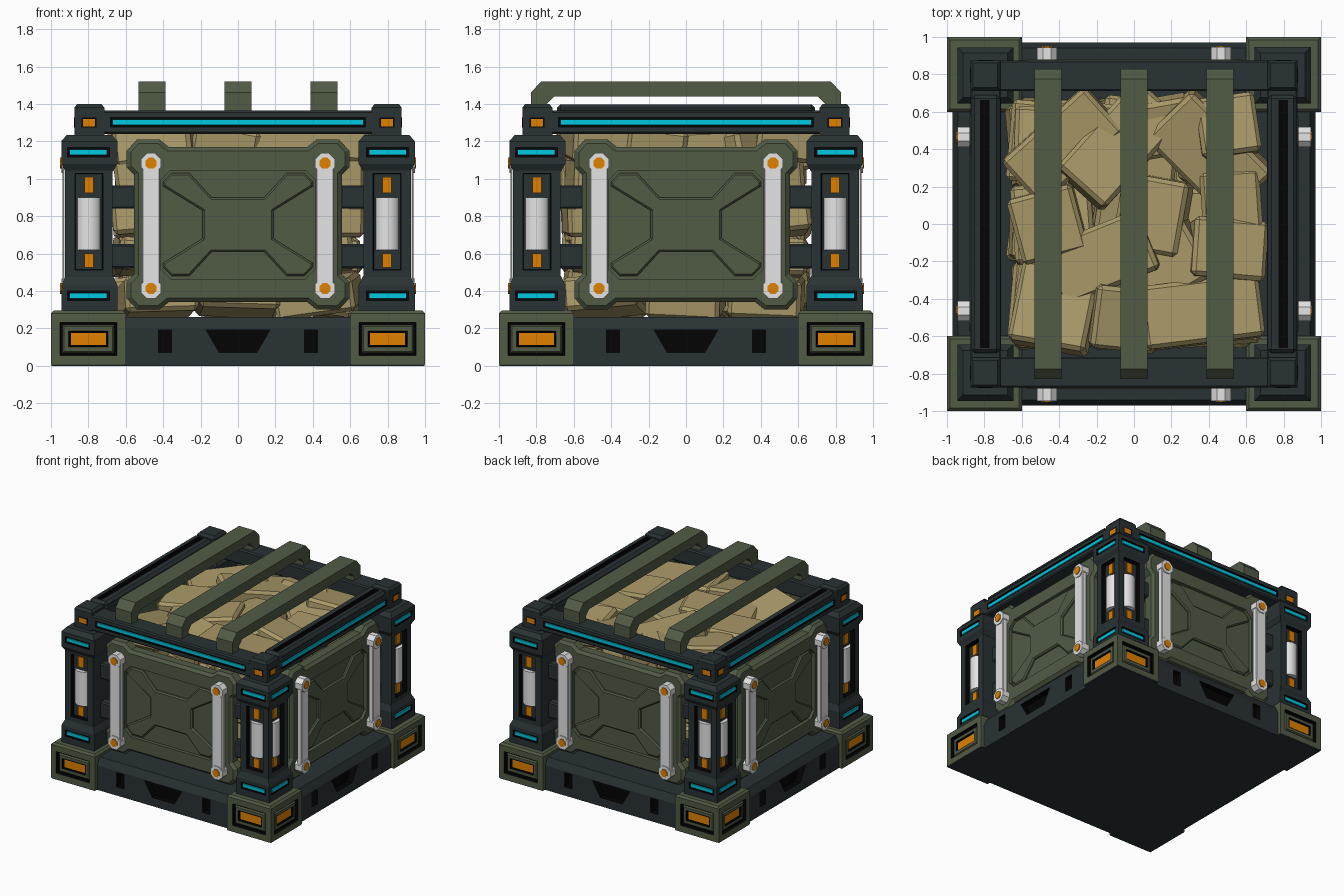
import bpy, bmesh, math, random
from mathutils import Matrix, Euler

if "Cube" in bpy.data.objects:
    bpy.data.objects.remove(bpy.data.objects["Cube"])
random.seed(4)


def material(name, rgb):
    m = bpy.data.materials.new(name)
    m.use_nodes = True
    m.diffuse_color = (*rgb, 1)
    m.node_tree.nodes["Principled BSDF"].inputs["Base Color"].default_value = (*rgb, 1)
    return m


DARK = material("dark_slate", (0.022, 0.032, 0.034))
GREEN = material("olive_green", (0.082, 0.105, 0.06))
TAN = material("sandy_tan", (0.4, 0.32, 0.14))
CYAN = material("cyan_light", (0.0, 0.58, 0.75))
ORANGE = material("amber_orange", (0.75, 0.22, 0.0))
WHITE = material("pale_grey", (0.78, 0.78, 0.78))
BLACK = material("recess_black", (0.001, 0.001, 0.001))


def finish(name, bm, *mats):
    bmesh.ops.recalc_face_normals(bm, faces=bm.faces)
    me = bpy.data.meshes.new(name)
    bm.to_mesh(me)
    bm.free()
    for m in mats:
        me.materials.append(m)
    ob = bpy.data.objects.new(name, me)
    bpy.context.collection.objects.link(ob)
    return ob


def box(name, x, y, z, mat, bevel=0):
    """Box from (min, max) pairs, with optional chamfer."""
    bm = bmesh.new()
    size = [b - a for a, b in (x, y, z)]
    mid = [(a + b) / 2 for a, b in (x, y, z)]
    bmesh.ops.create_cube(bm, size=1, matrix=Matrix.Translation(mid) @ Matrix.Diagonal((*size, 1)))
    if bevel:
        bmesh.ops.bevel(bm, geom=bm.edges[:], offset=bevel, segments=1, affect='EDGES')
    return finish(name, bm, mat)


def prism(name, pts, y0, y1, mat, chamfer=0):
    """Outline in x and z, extruded in y; the -y edge may be chamfered."""
    bm = bmesh.new()
    front = bm.faces.new([bm.verts.new((x, y0, z)) for x, z in pts])
    back = bmesh.ops.extrude_face_region(bm, geom=[front])
    for v in [g for g in back["geom"] if isinstance(g, bmesh.types.BMVert)]:
        v.co.y = y1
    bmesh.ops.recalc_face_normals(bm, faces=bm.faces)
    if chamfer:
        edges = [e for e in bm.edges if all(abs(v.co.y - y0) < 1e-5 for v in e.verts)]
        bmesh.ops.bevel(bm, geom=edges, offset=chamfer, segments=1, affect='EDGES')
    return finish(name, bm, mat)


def loft(name, c, rings, mats, steps=()):
    """Stack of squares (z, half size); outward faces get inset steps (thickness, depth, ring, floor)."""
    bm = bmesh.new()
    loops = [[bm.verts.new((c + sx * h, c + sy * h, z)) for sx, sy in
              ((-1, -1), (1, -1), (1, 1), (-1, 1))] for z, h in rings]
    for a, b in zip(loops, loops[1:]):
        for i in range(4):
            bm.faces.new((a[i], a[(i + 1) % 4], b[(i + 1) % 4], b[i]))
    bm.faces.new(loops[0][::-1])
    bm.faces.new(loops[-1])
    bm.normal_update()
    if steps:
        tall = max(f.calc_area() for f in bm.faces if abs(f.normal.z) < 0.1)
        panels = [f for f in bm.faces if min(f.normal.x, f.normal.y) < -0.9 and f.calc_area() > tall * 0.9]
        for t, d, ring, floor in steps:
            res = bmesh.ops.inset_individual(bm, faces=panels, thickness=t, depth=d, use_even_offset=True)
            for f in res["faces"]:
                f.material_index = ring
            for f in panels:
                f.material_index = floor
    return finish(name, bm, *mats)


def cylinder(name, loc, r, depth, sides, mat, axis='Z'):
    bm = bmesh.new()
    rot = Matrix.Rotation(math.pi / 2, 4, 'X') if axis == 'Y' else Matrix()
    bmesh.ops.create_cone(bm, cap_ends=True, segments=sides, radius1=r, radius2=r, depth=depth,
                          matrix=Matrix.Translation(loc) @ rot @ Matrix.Rotation(math.pi / sides, 4, 'Z'))
    return finish(name, bm, mat)


def cut(target, cutter):
    mod = target.modifiers.new("cut", 'BOOLEAN')
    mod.operation, mod.solver, mod.object = 'DIFFERENCE', 'EXACT', cutter
    mod.material_mode = 'TRANSFER'
    bpy.context.view_layer.objects.active = target
    bpy.ops.object.modifier_apply(modifier=mod.name)
    bpy.data.objects.remove(cutter)


def light_strip(name, target, x, face, z, turn=0):
    """Black groove in the face at y = -face with a cyan strip inside, turned about z."""
    spin = Matrix.Rotation(turn, 4, 'Z')
    groove = box("cutter", (x[0] - 0.012, x[1] + 0.012), (-face - 0.05, -face + 0.012),
                 (z - 0.026, z + 0.026), BLACK)
    strip = box(name, x, (-face + 0.002, -face + 0.014), (z - 0.014, z + 0.014), CYAN)
    for ob in (groove, strip):
        ob.data.transform(spin)
    cut(target, groove)
    return strip


def four_way(quarter, zc):
    """Mirror a quarter outline in x and about height zc."""
    up = quarter + [(-x, z) for x, z in reversed(quarter)]
    return up + [(x, 2 * zc - z) for x, z in reversed(up)]


# One side: everything here is repeated around the crate
side = []
add = side.append
# corner foot with framed amber marker, on a dark sole
add(loft("foot", -0.8, [(0.006, 0.2), (0.28, 0.2), (0.295, 0.185)], (GREEN, BLACK, ORANGE),
         [(0.048, 0, 0, 0), (0.003, -0.022, 1, 1), (0.012, 0, 1, 0), (0.008, 0.012, 0, 0),
          (0.024, 0, 0, 0), (0.005, -0.012, 1, 1), (0.006, 0, 1, 2)]))
add(loft("foot_sole", -0.8, [(0, 0.197), (0.008, 0.197)], (DARK,)))
# corner post
post_base = loft("post_base", -0.795, [(0.28, 0.15), (0.43, 0.15), (0.48, 0.127)], (DARK,))
post_cap = loft("post_cap", -0.795, [(1.04, 0.127), (1.08, 0.15), (1.2, 0.15), (1.235, 0.12)], (DARK,))
for turn, x in ((0, (-0.9, -0.7)), (-math.pi / 2, (0.7, 0.9))):
    add(light_strip("lower_light", post_base, x, 0.945, 0.374, turn))
    add(light_strip("upper_light", post_cap, x, 0.945, 1.142, turn))
add(post_base)
add(post_cap)
add(loft("post", -0.797, [(0.46, 0.127), (1.08, 0.127)], (DARK, BLACK),
         [(0.052, 0, 0, 0), (0.004, -0.035, 1, 0)]))
add(loft("top_corner", -0.795, [(1.22, 0.08), (1.38, 0.08), (1.4, 0.065)], (DARK,)))
# markers and pale tubes on both posts
for s in (-1, 1):
    def span(a, b):
        return tuple(sorted((s * a, s * b)))
    add(box("top_marker_surround", span(0.757, 0.838), (-0.876, -0.87), (1.273, 1.328), BLACK))
    add(box("top_marker", span(0.765, 0.83), (-0.877, -0.87), (1.28, 1.32), ORANGE))
    for z in ((0.525, 0.6), (0.925, 1.01)):
        add(box("post_marker", span(0.773, 0.822), (-0.9, -0.885), z, ORANGE))
    tube = cylinder("post_tube", (s * 0.797, -0.852, 0.76), 0.071, 0.28, 16, WHITE)
    for p in tube.data.polygons:
        p.use_smooth = abs(p.normal.z) < 0.5
    tube.data.set_sharp_from_angle(angle=math.radians(40))
    add(tube)
    # pale bar with bolted ends
    x = s * 0.465
    add(box("panel_bar", (x - 0.049, x + 0.049), (-0.938, -0.895), (0.4, 1.1), WHITE, 0.006))
    for z in (0.413, 1.083):
        add(cylinder("bar_end", (x, -0.9, z), 0.058, 0.09, 8, WHITE, 'Y'))
        add(cylinder("bar_bolt", (x, -0.945, z), 0.032, 0.014, 8, ORANGE, 'Y'))
# horizontal braces between posts
for z in ((0.52, 0.65), (0.84, 0.965)):
    add(box("brace", (-0.7, 0.7), (-0.83, -0.75), z, DARK, 0.01))

# armoured panel with sunken field and raised cross
ZC = 0.755
panel = prism("side_panel", four_way([(0.555, 1.02), (0.595, 1.06), (0.595, 1.15), (0.54, 1.21),
                                      (0.42, 1.21), (0.37, 1.17)], ZC), -0.88, -0.79, GREEN, 0.022)
cut(panel, prism("cutter", four_way([(0.415, 0.99), (0.36, 1.045)], ZC), -0.95, -0.852, GREEN))
add(panel)
add(prism("panel_cross", four_way([(0.19, 0.83), (0.4, 0.96), (0.4, 0.985), (0.355, 1.03),
                                   (0.26, 1.03), (0.14, 0.9)], ZC), -0.873, -0.85, GREEN, 0.01))

for ob in side:
    for k in range(1, 4):
        twin = ob.copy()
        twin.rotation_euler.z = k * math.pi / 2
        bpy.context.collection.objects.link(twin)

# Base with sloped rim and dark recesses
base = loft("base", 0, [(0, 0.97), (0.2, 0.97), (0.26, 0.94)], (DARK,))
slots = [[(-0.17, 0.19), (0.17, 0.19), (0.1, 0.07), (-0.1, 0.07)]]
for s in (-0.39, 0.39):
    slots.append([(s - 0.035, 0.19), (s + 0.035, 0.19), (s + 0.035, 0.07), (s - 0.035, 0.07)])
for k in range(4):
    for pts in slots:
        cutter = prism("cutter", pts, -1.1, -0.92, BLACK)
        cutter.data.transform(Matrix.Rotation(k * math.pi / 2, 4, 'Z'))
        cut(base, cutter)

# Top rails: low ones across, raised and grooved ones along the sides
for k in range(4):
    turn = Matrix.Rotation(k * math.pi / 2, 4, 'Z')
    rail = box("top_rail", (-0.74, 0.74), (-0.875, -0.71), (1.24, 1.365), DARK, 0.01)
    rail.data.transform(turn)
    light_strip("rail_light", rail, (-0.67, 0.67), 0.875, 1.302, k * math.pi / 2)
    if k % 2:
        cap = box("side_rail_cap", (-0.69, 0.69), (-0.872, -0.715), (1.345, 1.398), DARK, 0.02)
        cut(cap, box("cutter", (-0.66, 0.66), (-0.822, -0.775), (1.37, 1.5), BLACK))
        cap.data.transform(turn)

# Three hold-down bars across the top
half = [(0.83, 1.35), (0.83, 1.46), (0.775, 1.52)]
inner = [(0.705, 1.44), (0.745, 1.4), (0.745, 1.35)]
arch = half + [(-x, z) for x, z in reversed(half)] + [(-x, z) for x, z in reversed(inner)] + inner
for x in (-0.46, 0, 0.46):
    bar = prism("top_bar", arch, -0.0725, 0.0725, GREEN)
    bar.data.transform(Matrix.Translation((x, 0, 0)) @ Matrix.Rotation(math.pi / 2, 4, 'Z'))


# Cargo of rough blocks
def rock(size, loc, rot):
    ob = box("cargo_block", *[(-a / 2, a / 2) for a in size], TAN, 0.022)
    ob.data.transform(Matrix.Translation(loc) @ Euler(rot).to_matrix().to_4x4())


def jitter(a):
    return random.uniform(-a, a)


for z in (0.38, 0.59, 0.8, 1.02):
    for x in (-0.43, 0, 0.43):
        for y in (-0.43, 0, 0.43):
            size = [0.42 + jitter(0.05), 0.42 + jitter(0.05), 0.2 + jitter(0.03)]
            rock(size, (x, y, z + jitter(0.02)), (jitter(0.15), jitter(0.15), jitter(0.15)))
# top layer: x, y, length, width, turn in degrees
for x, y, a, b, turn in ((-0.38, 0.42, 0.6, 0.32, 42), (-0.08, 0.42, 0.64, 0.34, 48),
                         (0.4, 0.38, 0.62, 0.36, -45), (-0.17, -0.18, 0.56, 0.34, 22),
                         (0.36, -0.47, 0.64, 0.34, 7), (-0.42, -0.45, 0.42, 0.44, -10),
                         (0.5, -0.14, 0.4, 0.32, -5), (-0.46, 0.0, 0.36, 0.36, 15),
                         (0.1, 0.05, 0.4, 0.36, 80), (0.5, 0.52, 0.32, 0.32, 8),
                         (0.2, -0.2, 0.36, 0.36, 30), (0.15, 0.52, 0.34, 0.3, 10),
                         (-0.05, -0.5, 0.36, 0.34, -6), (0.52, 0.12, 0.32, 0.34, 4)):
    rock((a, b, 0.2), (x, y, 1.18 + jitter(0.03)), (jitter(0.2), jitter(0.2), math.radians(turn)))
